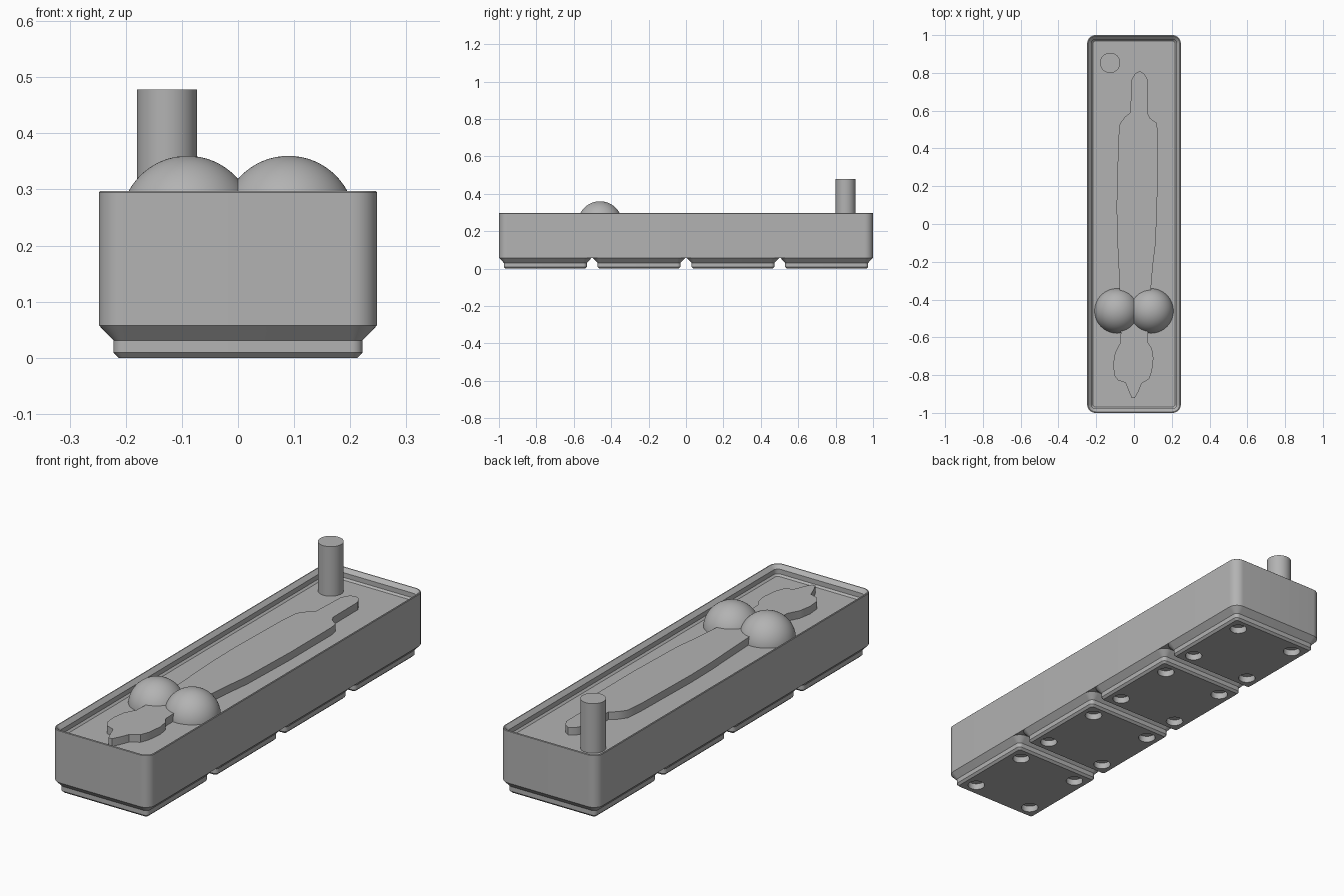
import bpy, bmesh, math
from mathutils import Matrix, Vector

if "Cube" in bpy.data.objects:
    bpy.data.objects.remove(bpy.data.objects["Cube"])

grey = bpy.data.materials.new("plain grey")
grey.diffuse_color = (0.45, 0.45, 0.45, 1)
grey.use_nodes = True
grey.node_tree.nodes["Principled BSDF"].inputs["Base Color"].default_value = grey.diffuse_color

HX, HY = 0.248, 1.0           # bin half size
Z_BASE, Z_FLOOR, Z_TOP = 0.058, 0.251, 0.297


def finish(bm, name, angle=30):
    bmesh.ops.recalc_face_normals(bm, faces=bm.faces)
    me = bpy.data.meshes.new(name)
    bm.to_mesh(me)
    bm.free()
    ob = bpy.data.objects.new(name, me)
    bpy.context.collection.objects.link(ob)
    me.materials.append(grey)
    bpy.ops.object.select_all(action='DESELECT')
    ob.select_set(True)
    bpy.context.view_layer.objects.active = ob
    bpy.ops.object.shade_smooth_by_angle(angle=math.radians(angle))
    return ob


def ring(bm, hx, hy, r, z, cy=0, n=10):
    """Rounded rectangle of vertices at height z."""
    vs = []
    for q, (sx, sy) in enumerate([(1, 1), (-1, 1), (-1, -1), (1, -1)]):
        for i in range(n + 1):
            a = math.pi / 2 * (q + i / n)
            vs.append(bm.verts.new((sx * (hx - r) + r * math.cos(a),
                                    cy + sy * (hy - r) + r * math.sin(a), z)))
    return vs


def bridge(bm, a, b):
    n = len(a)
    for i in range(n):
        bm.faces.new((a[i], a[(i + 1) % n], b[(i + 1) % n], b[i]))


def loft(bm, rings):
    for a, b in zip(rings, rings[1:]):
        bridge(bm, a, b)


# Bin body with stepped stacking lip: (inset, height) from bottom to inner floor
bm = bmesh.new()
profile = [(0, Z_BASE), (0, Z_TOP - 0.002), (0.002, Z_TOP), (0.006, Z_TOP),
           (0.0227, 0.2806), (0.0227, 0.259), (0.031, Z_FLOOR)]
rings = [ring(bm, HX - d, HY - d, 0.045 - d, z) for d, z in profile]
loft(bm, rings)
bm.faces.new(rings[0])
bm.faces.new(rings[-1])
finish(bm, "bin_body")

# Four stepped feet, each with four round magnet holes underneath
for k in range(4):
    cy = (k - 1.5) * 0.5015
    bm = bmesh.new()
    rings = [ring(bm, h, h, r, z, cy) for h, r, z in
             [(0.2125, 0.0096, 0), (0.222, 0.019, 0.0096),
              (0.222, 0.019, 0.031), (0.248, 0.045, Z_BASE)]]
    loft(bm, rings)
    bm.faces.new(rings[-1])
    loops = [rings[0]]
    for sx in (-1, 1):
        for sy in (-1, 1):
            lo, hi = [[bm.verts.new((sx * 0.155 + 0.037 * math.cos(i * math.pi / 16),
                                     cy + sy * 0.155 + 0.037 * math.sin(i * math.pi / 16), z))
                       for i in range(32)] for z in (0, 0.0287)]
            bridge(bm, lo, hi)
            bm.faces.new(hi)
            loops.append(lo)
    edges = [bm.edges.get((l[i], l[i - 1])) for l in loops for i in range(len(l))]
    bmesh.ops.triangle_fill(bm, edges=edges, use_beauty=True, normal=Vector((0, 0, -1)))
    finish(bm, f"foot_{k + 1}")

# Raised tool silhouette plate
outline = [(0.03, 0.81), (0.005, 0.795), (-0.012, 0.765), (-0.02, 0.59), (-0.05, 0.565),
           (-0.075, 0.53), (-0.083, 0.45), (-0.092, 0.1), (-0.09, -0.05), (-0.08, -0.25),
           (-0.073, -0.4), (-0.07, -0.58), (-0.073, -0.63), (-0.1, -0.68), (-0.11, -0.74),
           (-0.105, -0.8), (-0.085, -0.828), (-0.045, -0.84), (-0.03, -0.88), (-0.012, -0.92),
           (0.005, -0.92), (0.022, -0.89), (0.04, -0.845), (0.08, -0.82), (0.095, -0.78),
           (0.103, -0.71), (0.095, -0.66), (0.075, -0.63), (0.073, -0.57), (0.09, -0.34),
           (0.1, -0.22), (0.115, -0.1), (0.125, 0.2), (0.125, 0.5), (0.118, 0.537),
           (0.085, 0.56), (0.073, 0.585), (0.072, 0.765), (0.055, 0.795)]
bm = bmesh.new()
low, top = [[bm.verts.new((x, y, z)) for x, y in outline] for z in (Z_FLOOR, 0.286)]
bridge(bm, low, top)
bm.faces.new(low)
bm.faces.new(top)
finish(bm, "tool_silhouette")

# Pair of finger domes, trimmed at the floor and where they meet
for s, name in ((-1, "left_dome"), (1, "right_dome")):
    bm = bmesh.new()
    bmesh.ops.create_uvsphere(bm, u_segments=64, v_segments=32, radius=0.119,
                              matrix=Matrix.Translation((s * 0.09, -0.46, 0.241)))
    for co, no in (((0, 0, Z_FLOOR), (0, 0, -1)), ((0, 0, 0), (-s, 0, 0))):
        bmesh.ops.bisect_plane(bm, geom=bm.verts[:] + bm.edges[:] + bm.faces[:],
                               plane_co=co, plane_no=no, clear_outer=True)
    finish(bm, name)

# Upright peg
bm = bmesh.new()
bmesh.ops.create_cone(bm, cap_ends=True, segments=48, radius1=0.0535, radius2=0.0535,
                      depth=0.478 - Z_FLOOR,
                      matrix=Matrix.Translation((-0.1265, 0.853, (0.478 + Z_FLOOR) / 2)))
finish(bm, "peg")
